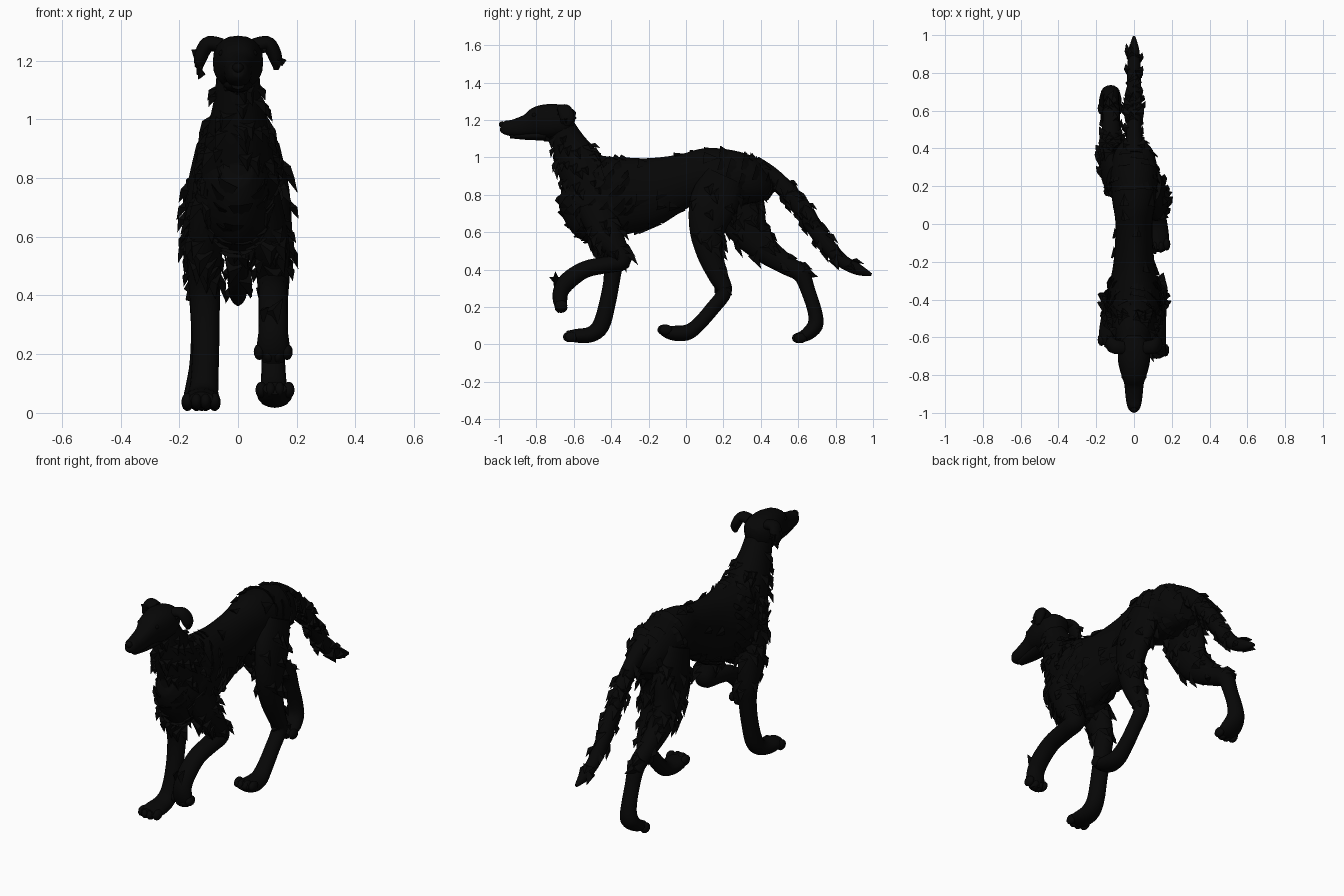
import bpy, bmesh, math, random
from mathutils import Vector

if "Cube" in bpy.data.objects:
    bpy.data.objects.remove(bpy.data.objects["Cube"])

random.seed(7)


def material(name, value):
    m = bpy.data.materials.new(name)
    m.diffuse_color = (value, value, value, 1)
    m.use_nodes = True
    m.node_tree.nodes["Principled BSDF"].inputs["Base Color"].default_value = m.diffuse_color
    return m


COAT = material("black coat", 0.002)
GLOSS = material("dark nose", 0.0015)


def finish(name, bm, mat, smooth=True):
    bmesh.ops.recalc_face_normals(bm, faces=bm.faces)
    mesh = bpy.data.meshes.new(name)
    bm.to_mesh(mesh)
    bm.free()
    mesh.materials.append(mat)
    ob = bpy.data.objects.new(name, mesh)
    bpy.context.collection.objects.link(ob)
    if smooth:
        bpy.ops.object.select_all(action='DESELECT')
        ob.select_set(True)
        bpy.context.view_layer.objects.active = ob
        bpy.ops.object.shade_smooth_by_angle(angle=math.radians(50))
    return ob


def spline(a, b, c, d, t):
    return [0.5 * (2 * q + (r - p) * t + (2 * p - 5 * q + 4 * r - s) * t * t
                   + (3 * q - p - 3 * r + s) * t ** 3) for p, q, r, s in zip(a, b, c, d)]


def loft(name, stations, side=(1, 0, 0), x=0.0, steps=4, sides=16, power=1.0):
    """Tube through (x, y, z, half width, half depth); 4-value stations use a fixed x."""
    st = [s if len(s) == 5 else (x, *s) for s in stations]
    pts = []
    for i in range(len(st) - 1):
        a, d = st[max(i - 1, 0)], st[min(i + 2, len(st) - 1)]
        pts += [spline(a, st[i], st[i + 1], d, k / steps) for k in range(steps)]
    pts.append(st[-1])
    bm = bmesh.new()
    rings = []
    side = Vector(side)
    square = lambda v: math.copysign(abs(v) ** power, v)
    for i, p in enumerate(pts):
        tan = Vector(pts[min(i + 1, len(pts) - 1)][:3]) - Vector(pts[max(i - 1, 0)][:3])
        up = tan.cross(side).normalized()
        ring = []
        for k in range(sides):
            a = 2 * math.pi * k / sides
            ring.append(bm.verts.new(Vector(p[:3]) + side * (max(p[3], .004) * square(math.cos(a)))
                                     + up * (max(p[4], .004) * square(math.sin(a)))))
        rings.append(ring)
    for r, q in zip(rings, rings[1:]):
        for k in range(sides):
            j = (k + 1) % sides
            bm.faces.new((r[k], r[j], q[j], q[k]))
    bm.faces.new(rings[0][::-1])
    bm.faces.new(rings[-1])
    return finish(name, bm, COAT)


def fur(ob, density, length, flow, lift=0.4, keep=lambda c: True):
    """Broad pointed locks lying along the flow direction on a part."""
    flow = Vector(flow)
    bm = bmesh.new()
    for f in ob.data.polygons:
        want = f.area * density
        for _ in range(int(want) + (random.random() < want % 1)):
            vs = [ob.data.vertices[i].co for i in f.vertices]
            w = [random.random() + .1 for _ in vs]
            c = sum((v * q for v, q in zip(vs, w)), Vector()) / sum(w)
            if not keep(c):
                continue
            n = f.normal
            d = flow - n * flow.dot(n)
            if d.length < 0.1:
                continue
            d.normalize()
            s = n.cross(d)
            ln = length * random.uniform(.75, 1.2)
            d = (d + n * lift * random.uniform(.6, 1.2) + s * random.uniform(-.2, .2)).normalized()
            c = c - n * .008
            wd = ln * .45
            base = [c - s * wd, c + n * .022 + d * ln * .3, c + s * wd, c - n * .01]
            v = [bm.verts.new(p) for p in base]
            tip = bm.verts.new(c + d * ln)
            for k in range(4):
                bm.faces.new((v[k], v[(k + 1) % 4], tip))
            bm.faces.new(v[::-1])
    finish(ob.name + "_fur", bm, COAT, False)


def ball(name, loc, size, mat=COAT):
    bm = bmesh.new()
    bmesh.ops.create_uvsphere(bm, u_segments=12, v_segments=8, radius=1)
    for v in bm.verts:
        v.co = Vector(loc) + Vector(a * b for a, b in zip(v.co, size))
    finish(name, bm, mat)


def toes(name, x, y, z, dy, dz):
    """Four rounded toes at the end of a paw."""
    for i in range(4):
        off = (i - 1.5) * .031
        back = abs(i - 1.5) * .012
        ball(f"{name}_toe", (x + off, y - dy * back, z - dz * back), (.02, .034, .028))


# Torso: deep chest, tucked waist, rump
torso = loft("torso", [(-.65, .84, .05, .07), (-.59, .81, .10, .16), (-.49, .78, .135, .24),
                       (-.38, .79, .14, .215), (-.2, .815, .108, .185), (0, .88, .098, .14),
                       (.12, .905, .115, .145), (.27, .89, .125, .14), (.39, .87, .10, .11),
                       (.45, .88, .04, .05)], sides=24)
fur(torso, 190, .085, (0, .8, -.75), .55, lambda c: c.y < -.3)
fur(torso, 160, .095, (0, 1, -.3), .45, lambda c: c.y > .14)
fur(torso, 60, .07, (0, 1, -.1), .05, lambda c: -.3 < c.y < .14)

# Neck with ruff
neck = loft("neck", [(-.675, 1.2, .07, .06), (-.63, 1.08, .08, .09), (-.57, .96, .105, .125),
                     (-.49, .82, .13, .15)], sides=20)
fur(neck, 220, .07, (0, .35, -1), .5, lambda c: c.z < 1.13)

# Head, muzzle, nose, eyes
head = loft("head", [(-.595, 1.19, .04, .05), (-.64, 1.195, .08, .08), (-.72, 1.195, .085, .09),
                     (-.79, 1.19, .070, .083), (-.845, 1.172, .052, .06), (-.92, 1.157, .044, .046),
                     (-.97, 1.16, .034, .036), (-.99, 1.165, .018, .02)], sides=20, power=.85)
fur(head, 130, .05, (0, .6, -1), .35, lambda c: c.z < 1.17 and c.y > -.8)
loft("lower_jaw", [(-.75, 1.12, .05, .03), (-.85, 1.115, .038, .022), (-.94, 1.117, .022, .015)])
ball("nose", (0, -.983, 1.175), (.02, .017, .018), GLOSS)

for s in (-1, 1):
    ball("eye", (s * .052, -.81, 1.225), (.014, .014, .012), GLOSS)
    # Folded ears
    ear = loft("ear", [(s * .055, -.655, 1.25, .035, .026), (s * .098, -.65, 1.258, .038, .026),
                       (s * .118, -.64, 1.235, .042, .025), (s * .13, -.635, 1.20, .036, .021),
                       (s * .13, -.635, 1.168, .012, .008)], side=(0, 1, 0))
    fur(ear, 150, .035, (0, .1, -1), .2, lambda c: c.z < 1.25)

# Standing foreleg
leg = loft("left_foreleg", [(-.08, -.50, .76, .06, .10), (-.11, -.44, .60, .062, .085),
                            (-.115, -.395, .46, .055, .06), (-.112, -.395, .36, .05, .045),
                            (-.11, -.42, .22, .046, .044), (-.115, -.455, .10, .048, .046),
                            (-.122, -.51, .053, .055, .042), (-.125, -.59, .046, .06, .036),
                            (-.125, -.64, .05, .04, .022)])
fur(leg, 170, .08, (0, .3, -1), .45, lambda c: c.z > .43)
toes("left_forepaw", -.126, -.63, .04, -1, 0)

# Raised foreleg, bent at elbow and wrist
leg = loft("right_foreleg", [(.08, -.50, .76, .06, .10), (.11, -.43, .60, .062, .085),
                             (.118, -.365, .50, .058, .06), (.12, -.343, .445, .055, .05),
                             (.12, -.43, .425, .052, .045), (.12, -.54, .40, .05, .045),
                             (.12, -.63, .34, .05, .048), (.12, -.67, .28, .05, .042),
                             (.12, -.672, .22, .055, .036), (.12, -.664, .172, .035, .02)])
fur(leg, 170, .08, (0, .3, -1), .45, lambda c: c.z > .49)
fur(leg, 300, .08, (0, -.7, .5), .5, lambda c: c.y < -.66 and c.z > .29)
toes("right_forepaw", .12, -.668, .19, 0, -1)

# Hind leg swung forward
leg = loft("right_hind_leg", [(.085, .21, .90, .06, .11), (.11, .15, .76, .065, .13),
                              (.12, .115, .62, .063, .098), (.12, .13, .48, .057, .07),
                              (.12, .175, .36, .048, .052), (.12, .205, .28, .042, .04),
                              (.12, .14, .19, .04, .038), (.122, .06, .10, .044, .038),
                              (.125, 0, .062, .052, .042), (.125, -.08, .062, .06, .038),
                              (.125, -.14, .083, .04, .022)])
fur(leg, 170, .085, (0, .5, -1), .42, lambda c: c.z > .48)
fur(leg, 170, .07, (0, .3, -1), .3, lambda c: .27 < c.z <= .48 and c.y > .15)
toes("right_hind_paw", .126, -.125, .078, -1, 0)

# Hind leg pushing back
leg = loft("left_hind_leg", [(-.085, .22, .90, .06, .11), (-.11, .28, .76, .065, .135),
                             (-.12, .33, .62, .063, .108), (-.12, .42, .51, .057, .075),
                             (-.12, .53, .43, .048, .055), (-.12, .615, .375, .045, .045),
                             (-.12, .655, .28, .04, .038), (-.122, .69, .17, .043, .038),
                             (-.125, .69, .10, .052, .042), (-.125, .64, .05, .06, .034),
                             (-.125, .58, .033, .04, .02)])
fur(leg, 170, .085, (0, .6, -1), .42, lambda c: c.z > .48)
fur(leg, 170, .07, (0, 1, -.1), .3, lambda c: .37 < c.z <= .48)
toes("left_hind_paw", -.126, .595, .034, -1, 0)

# Tail with feathering
tail = loft("tail", [(.36, .95, .06, .06), (.45, .90, .043, .052), (.55, .81, .04, .048),
                     (.65, .68, .04, .047), (.74, .55, .038, .043), (.83, .45, .035, .036),
                     (.92, .40, .028, .03), (.992, .372, .008, .008)])
fur(tail, 260, .075, (0, .7, -.72), .42, lambda c: c.y < .9)
